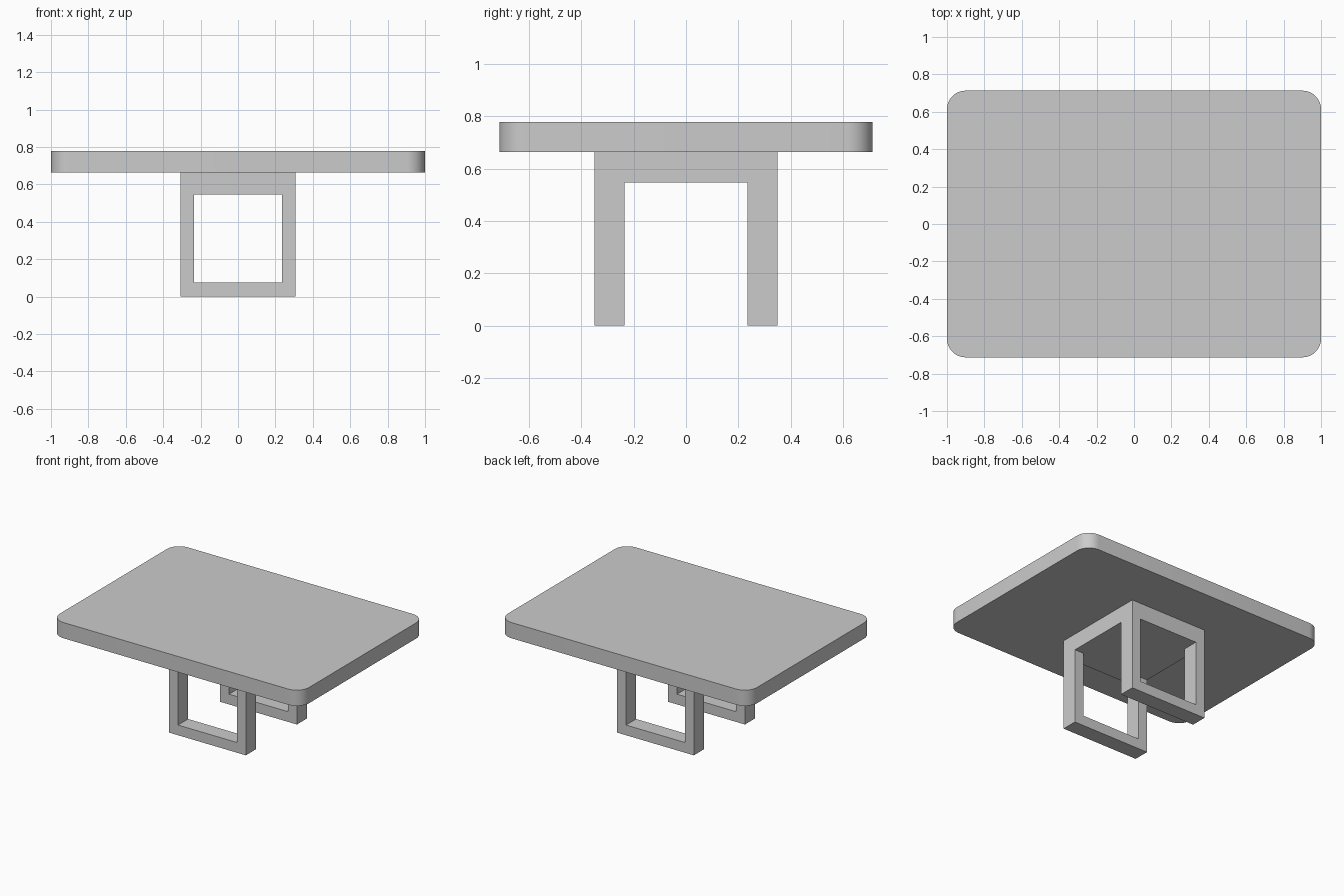
import bpy
import bmesh

if "Cube" in bpy.data.objects:
    bpy.data.objects.remove(bpy.data.objects["Cube"])

TOP_Z, UNDER_Z, RAIL_Z = 0.778, 0.664, 0.546
HALF_W, INNER_W = 0.308, 0.236


def box(name, lo, hi, corner_radius=0.0):
    """Axis-aligned box, with optional rounding of its upright edges."""
    bm = bmesh.new()
    bmesh.ops.create_cube(bm, size=1)
    for v in bm.verts:
        v.co = [lo[i] if v.co[i] < 0 else hi[i] for i in range(3)]
    if corner_radius:
        upright = [e for e in bm.edges
                   if abs(e.verts[0].co.z - e.verts[1].co.z) > 1e-4]
        bmesh.ops.bevel(bm, geom=upright, offset=corner_radius, segments=10,
                        profile=0.5, affect='EDGES')
    return finish(name, bm)


def finish(name, bm):
    bmesh.ops.recalc_face_normals(bm, faces=bm.faces)
    mesh = bpy.data.meshes.new(name)
    bm.to_mesh(mesh)
    bm.free()
    ob = bpy.data.objects.new(name, mesh)
    bpy.context.collection.objects.link(ob)
    return ob


def leg_frame(name, y0, y1):
    """Closed rectangular frame: ring between two rectangles, pulled along y."""
    bm = bmesh.new()
    outer = [(-HALF_W, 0), (HALF_W, 0), (HALF_W, UNDER_Z), (-HALF_W, UNDER_Z)]
    inner = [(-INNER_W, 0.074), (INNER_W, 0.074),
             (INNER_W, RAIL_Z), (-INNER_W, RAIL_Z)]
    o = [bm.verts.new((x, y0, z)) for x, z in outer]
    n = [bm.verts.new((x, y0, z)) for x, z in inner]
    ring = [bm.faces.new((o[i], o[(i + 1) % 4], n[(i + 1) % 4], n[i]))
            for i in range(4)]
    ext = bmesh.ops.extrude_face_region(bm, geom=ring, use_keep_orig=True)
    moved = [g for g in ext["geom"] if isinstance(g, bmesh.types.BMVert)]
    bmesh.ops.translate(bm, verts=moved, vec=(0, y1 - y0, 0))
    return finish(name, bm)


# Rounded table top
top = box("table_top", (-1, -0.713, UNDER_Z), (1, 0.713, TOP_Z), 0.1)
bpy.context.view_layer.objects.active = top
top.select_set(True)
bpy.ops.object.shade_smooth_by_angle()

# Front and back leg frames
leg_frame("front_leg_frame", -0.35, -0.235)
leg_frame("back_leg_frame", 0.235, 0.35)

# Slab joining the two frames under the top
box("connecting_slab", (-HALF_W, -0.235, RAIL_Z), (HALF_W, 0.235, UNDER_Z))
